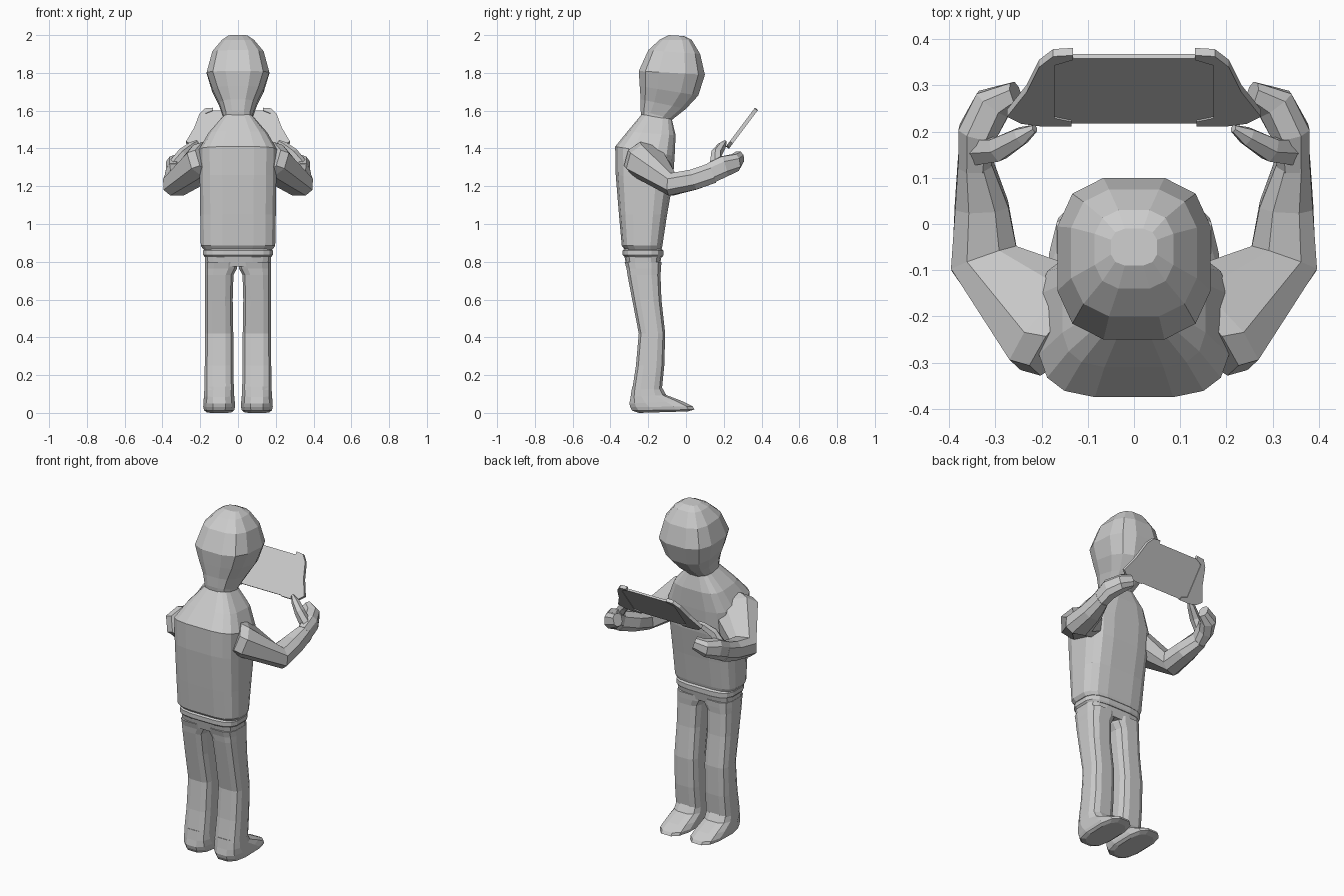
import bpy, bmesh
from math import cos, sin, pi
from mathutils import Vector


def spow(v, e):
    return (abs(v) ** e) * (1 if v >= 0 else -1)


def section(yb, zb, yf, zf, rx, cx=0.0, n=12, e=0.7):
    """Rounded-box ring tilted between a back point and a front point."""
    c, h = Vector((cx, (yb + yf) / 2, (zb + zf) / 2)), Vector((0, (yf - yb) / 2, (zf - zb) / 2))
    pts = []
    for i in range(n):
        a = 2 * pi * (i + 0.5) / n
        pts.append(c + Vector((rx * spow(cos(a), e) / cos(pi / n) ** e, 0, 0))
                   + h * spow(sin(a), e) / cos(pi / n * (n % 4 == 0)) ** e)
    return pts


def limb_ring(center, axis, hw, hh, n=8):
    """Ring perpendicular to a limb axis, hw sideways and hh up."""
    d = Vector(axis).normalized()
    s = d.cross(Vector((0, 0, 1))).normalized()
    u = s.cross(d)
    ring = [2 * pi * (i + 0.5) / n for i in range(n)]
    return [Vector(center) + s * hw * spow(cos(a), .8) * 1.06 + u * hh * spow(sin(a), .8) * 1.06 for a in ring]


def finish(name, bm, mirror=False):
    bmesh.ops.recalc_face_normals(bm, faces=bm.faces)
    me = bpy.data.meshes.new(name)
    bm.to_mesh(me)
    bm.free()
    ob = bpy.data.objects.new(name, me)
    bpy.context.collection.objects.link(ob)
    if mirror:
        m = ob.modifiers.new("mirror", 'MIRROR')
        m.use_mirror_merge = False
    return ob


def loft(name, rings, mirror=False):
    bm = bmesh.new()
    loops = [[bm.verts.new(p) for p in r] for r in rings]
    n = len(loops[0])
    for a, b in zip(loops, loops[1:]):
        for i in range(n):
            bm.faces.new((a[i], a[(i + 1) % n], b[(i + 1) % n], b[i]))
    bm.faces.new(loops[0])
    bm.faces.new(loops[-1])
    return finish(name, bm, mirror)


# Head, bowed slightly forward
loft("head", [section(*r) for r in [
    (-.235, 1.56, -.085, 1.53, .078),
    (-.24, 1.60, -.07, 1.555, .08),
    (-.24, 1.66, .00, 1.61, .10),
    (-.245, 1.73, .065, 1.68, .135),
    (-.25, 1.81, .10, 1.79, .166),
    (-.20, 1.92, .075, 1.90, .136),
    (-.14, 1.975, .03, 1.975, .085),
    (-.09, 2.0, -.01, 1.995, .05)]])

# Jacket with rounded shoulders
loft("torso", [section(*r, 0, 16, .55) for r in [
    (-.325, .865, -.13, .865, .183),
    (-.34, .885, -.125, .885, .197),
    (-.355, 1.05, -.10, 1.05, .20),
    (-.372, 1.26, -.07, 1.22, .203),
    (-.375, 1.41, -.06, 1.36, .206),
    (-.31, 1.49, -.055, 1.47, .155),
    (-.235, 1.58, -.075, 1.555, .078)]])

# Waistband and pelvis
loft("waistband", [section(*r, 0, 16, .55) for r in [
    (-.325, .825, -.125, .825, .175), (-.335, .835, -.12, .835, .184),
    (-.335, .86, -.12, .86, .184), (-.325, .87, -.13, .87, .176)]])
loft("pelvis", [section(*r, 0, 16, .5) for r in [
    (-.315, .775, -.14, .775, .172), (-.327, .835, -.128, .835, .176)]])

# Trouser leg and shoe
loft("leg", [section(*r, 12, .6) for r in [
    (-.325, .80, -.13, .80, .087, .088),
    (-.315, .765, -.132, .765, .085, .09),
    (-.31, .73, -.135, .73, .075, .099),
    (-.285, .60, -.13, .60, .073, .101),
    (-.25, .42, -.11, .42, .075, .10),
    (-.265, .25, -.115, .25, .076, .10),
    (-.285, .12, -.128, .12, .078, .10)]], True)
loft("shoe", [section(*r, 12, .7) for r in [
    (-.285, .14, -.13, .14, .077, .10),
    (-.293, .085, -.105, .095, .08, .10),
    (-.30, .05, -.02, .062, .083, .10),
    (-.295, .03, .035, .035, .084, .10),
    (-.285, .012, .045, .018, .08, .10),
    (-.25, .0, .01, .008, .065, .10)]], True)

# Bent arm ending in a curled hand
loft("arm", [limb_ring(*r) for r in [
    ((.12, -.215, 1.35), (.65, .6, -.35), .14, .09),
    ((.17, -.21, 1.335), (.65, .6, -.35), .13, .09),
    ((.325, -.075, 1.21), (.35, 1, -.1), .075, .06),
    ((.33, .04, 1.235), (.05, 1, .3), .058, .055),
    ((.345, .14, 1.27), (0, 1, .4), .036, .055)]], True)
loft("hand", [limb_ring(*r) for r in [
    ((.345, .13, 1.27), (0, 1, .4), .035, .054),
    ((.338, .20, 1.305), (-.25, 1, .3), .042, .055),
    ((.305, .26, 1.325), (-.6, .8, .2), .042, .045),
    ((.255, .28, 1.35), (-.9, .3, .3), .028, .035)]], True)
loft("thumb", [limb_ring(*r, 6) for r in [
    ((.35, .155, 1.30), (-.7, .1, .6), .03, .03),
    ((.295, .162, 1.375), (-.7, .3, .6), .027, .025),
    ((.245, .19, 1.415), (-.7, .4, .5), .02, .02),
    ((.215, .207, 1.435), (-.7, .3, .4), .008, .01)]], True)


# Tablet: slanted plates drawn as (x, distance up the slope)
def plate(name, outline, thick, mirror=False):
    up, out = Vector((0, .6, .8)), Vector((0, -.8, .6))
    base = Vector((0, .222, 1.408))
    bm = bmesh.new()
    rows = [[bm.verts.new(base + Vector((x, 0, 0)) + up * v + out * t) for x, v in outline]
            for t in (-thick / 2, thick / 2)]
    n = len(outline)
    for i in range(n):
        j = (i + 1) % n
        bm.faces.new((rows[0][i], rows[0][j], rows[1][j], rows[1][i]))
    for r in rows:
        bm.faces.new(r)
    return finish(name, bm, mirror)


plate("tablet_screen", [(-.18, 0), (.18, 0), (.18, .235), (-.18, .235)], .012)
plate("tablet_grip", [(.135, -.005), (.20, -.005), (.245, .005), (.275, .03), (.232, .12),
                      (.205, .21), (.175, .248), (.132, .252), (.132, .235), (.172, .215),
                      (.172, .025), (.135, .012)], .02, True)
